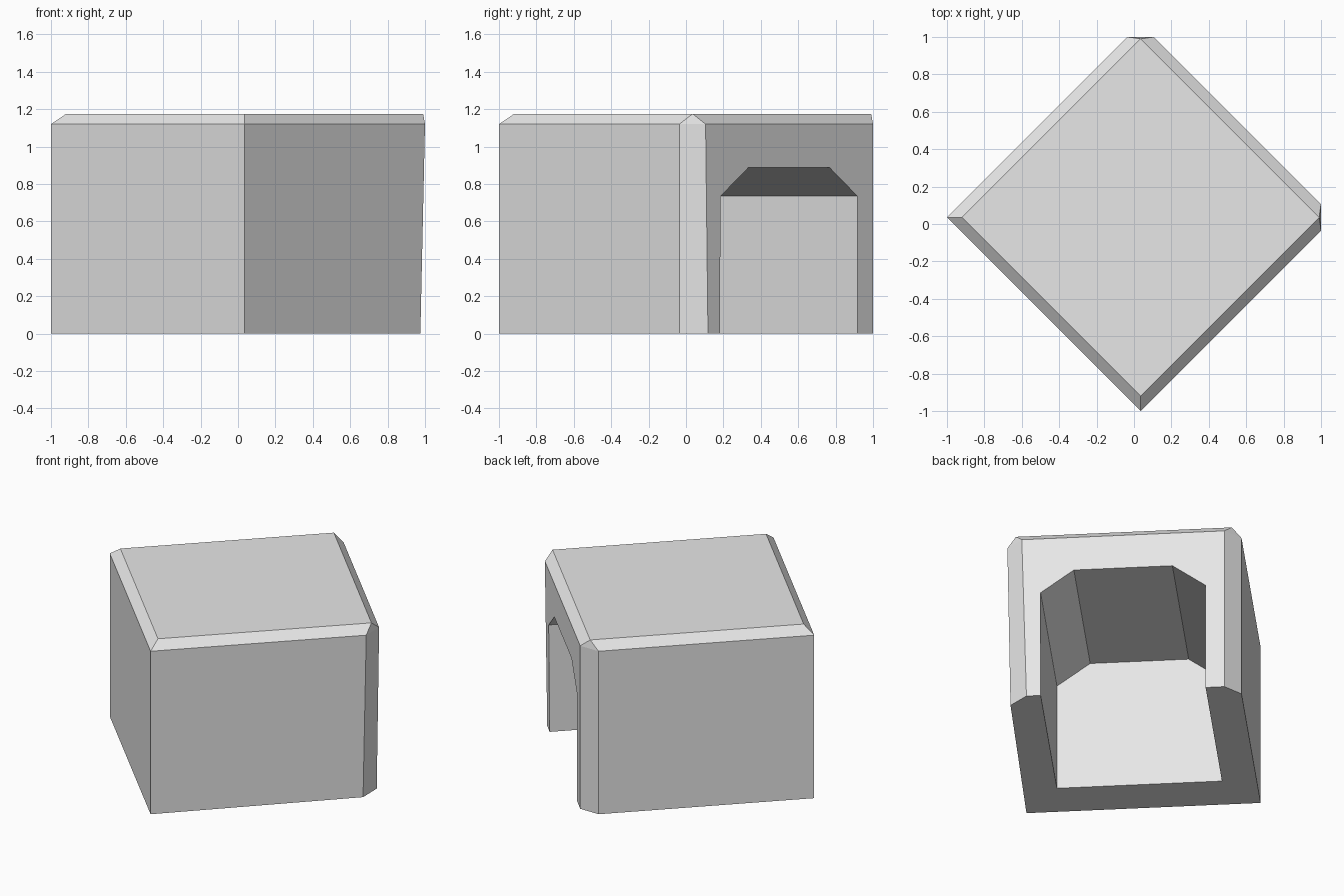
import bpy, bmesh, math
from mathutils import Matrix

if "Cube" in bpy.data.objects:
    bpy.data.objects.remove(bpy.data.objects["Cube"], do_unlink=True)

grey = bpy.data.materials.new("plain_grey")
grey.use_nodes = True
colour = (0.8, 0.8, 0.8, 1)
grey.diffuse_color = colour
grey.node_tree.nodes["Principled BSDF"].inputs["Base Color"].default_value = colour

TURN = Matrix.Rotation(math.radians(45), 4, "Z")


def finish(bm, name):
    """Turn the mesh diagonally and put it in the scene."""
    bmesh.ops.recalc_face_normals(bm, faces=bm.faces)
    bm.transform(TURN)
    mesh = bpy.data.meshes.new(name)
    bm.to_mesh(mesh)
    bm.free()
    mesh.materials.append(grey)
    obj = bpy.data.objects.new(name, mesh)
    bpy.context.scene.collection.objects.link(obj)
    return obj


def ring(bm, points):
    return [bm.verts.new(p) for p in points]


def bridge(bm, a, b):
    for i in range(len(a)):
        j = (i + 1) % len(a)
        bm.faces.new((a[i], a[j], b[j], b[i]))


# Shelter body: open side faces +x before turning, its upright corners cut off
BACK, SIDE, CORNER, OPEN = -0.682, 0.732, 0.682, 0.781
FACE = 0.633
HEIGHT, EAVE = 1.175, 1.12

bm = bmesh.new()
shared = [(OPEN, FACE), (CORNER, SIDE), (BACK, SIDE), (BACK, -SIDE)]
# the foot of one cut corner leans slightly inward
foot = ring(bm, [(x, y, 0) for x, y in shared + [(0.665, -0.714), (0.771, -0.605)]])
eave = ring(bm, [(x, y, EAVE) for x, y in shared + [(CORNER, -SIDE), (OPEN, -FACE)]])
bridge(bm, foot, eave)
bm.faces.new(foot)

# Sloped rim and flat roof
fr, br, bl, fl = ring(bm, [(x, y, HEIGHT) for x, y in
                           ((0.725, 0.675), (-0.625, 0.675), (-0.625, -0.675), (0.725, -0.675))])
bm.faces.new((fr, br, bl, fl))
bm.faces.new((eave[0], eave[1], fr))
bm.faces.new((eave[1], eave[2], br, fr))
bm.faces.new((eave[2], eave[3], bl, br))
bm.faces.new((eave[3], eave[4], fl, bl))
bm.faces.new((eave[4], eave[5], fl))
bm.faces.new((eave[5], eave[0], fr, fl))
body = finish(bm, "shelter_body")

# Arched room cut through the open side and the floor
half = [(0.516, -0.2), (0.516, 0.735), (0.308, 0.887)]
arch = half + [(-y, z) for y, z in reversed(half)]
bm = bmesh.new()
inner = ring(bm, [(-0.39, y, z) for y, z in arch])
outer = ring(bm, [(1.0, y, z) for y, z in arch])
bridge(bm, inner, outer)
bm.faces.new(inner)
bm.faces.new(outer)
cutter = finish(bm, "room_cutter")
cutter.hide_render = True

cut = body.modifiers.new("room", "BOOLEAN")
cut.operation = "DIFFERENCE"
cut.solver = "EXACT"
cut.object = cutter
bpy.context.view_layer.objects.active = body
bpy.ops.object.modifier_apply(modifier=cut.name)
bpy.data.objects.remove(cutter, do_unlink=True)
